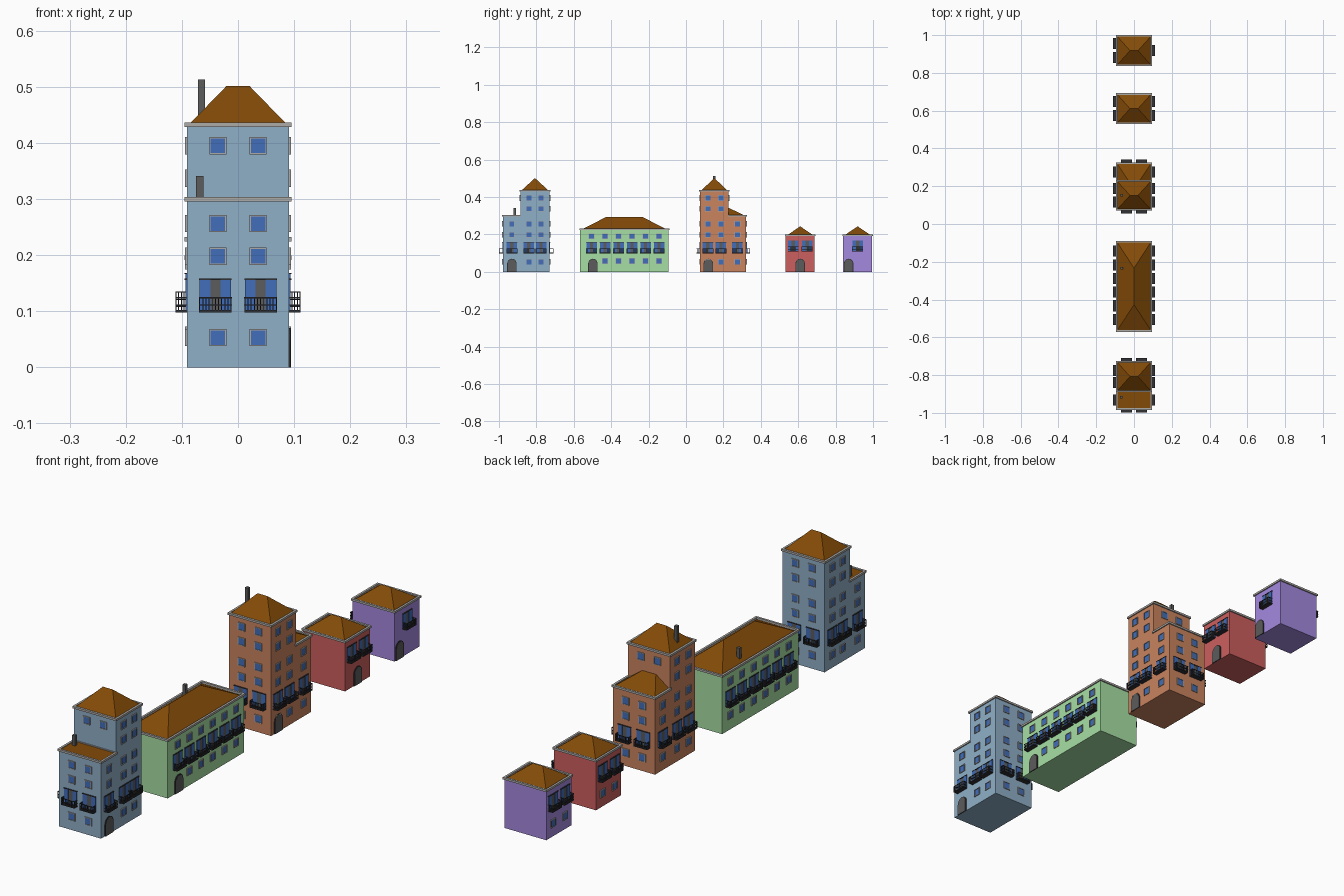
import bpy, bmesh, math
from mathutils import Matrix, Vector

if "Cube" in bpy.data.objects:
    bpy.data.objects.remove(bpy.data.objects["Cube"])

HX = 0.091          # half width of every house
parts = {}          # name -> (bmesh, colour)


def colour(name, rgb):
    m = bpy.data.materials.new(name)
    m.diffuse_color = [(c / 255) ** 2.2 for c in rgb] + [1]
    m.use_nodes = True
    m.node_tree.nodes["Principled BSDF"].inputs["Base Color"].default_value = m.diffuse_color
    return m


ROOF = colour("roof_brown", (130, 76, 16))
GLASS = colour("glass_blue", (68, 110, 185))
DARK = colour("iron_dark", (52, 52, 56))
DOOR = colour("door_grey", (92, 92, 92))
TRIM = colour("trim_grey", (172, 170, 166))


def mesh(name, mat):
    if name not in parts:
        parts[name] = (bmesh.new(), mat)
    return parts[name][0]


def box(name, mat, lo, hi, M=Matrix()):
    lo, hi = Vector(lo), Vector(hi)
    S = Matrix.Diagonal((*(hi - lo), 1))
    bmesh.ops.create_cube(mesh(name, mat), size=1, matrix=M @ Matrix.Translation((lo + hi) / 2) @ S)


def wall(side, y0, y1):
    # Local frame on a wall: x along the wall, -y outwards, z up
    ang, org = {"front": (0, (0, y0, 0)), "back": (180, (0, y1, 0)),
                "right": (90, (HX, 0, 0)), "left": (-90, (-HX, 0, 0))}[side]
    return Matrix.Translation(org) @ Matrix.Rotation(math.radians(ang), 4, "Z")


def frame(name, mat, u0, u1, z0, z1, t, d, M):
    box(name, mat, (u0, -d, z0), (u0 + t, 0.001, z1), M)
    box(name, mat, (u1 - t, -d, z0), (u1, 0.001, z1), M)
    box(name, mat, (u0 + t, -d, z0), (u1 - t, 0.001, z0 + t), M)
    box(name, mat, (u0 + t, -d, z1 - t), (u1 - t, 0.001, z1), M)


def window(h, M, u, z):
    r = 0.0152
    frame(h + "_window_frames", TRIM, u - r, u + r, z - r, z + r, 0.0025, 0.0035, M)
    box(h + "_window_panes", GLASS, (u - r + .002, -.0015, z - r + .002), (u + r - .002, .001, z + r - .002), M)


def balcony(h, M, u, z=0.1):
    n, w, d, top = h + "_balconies", 0.029, 0.02, z + 0.025
    box(n, DARK, (u - w, -d, z - .002), (u + w, 0, z + .002), M)
    # balusters and rails
    for i in range(11):
        x = u - w + .001 + i * (2 * w - .002) / 10
        box(n, DARK, (x - .0008, -d, z), (x + .0008, -d + .0016, top), M)
    for s in (-1, 1):
        x = u + s * (w - .0008)
        for k in (0.005, 0.010, 0.015):
            box(n, DARK, (x - .0008, -k - .0008, z), (x + .0008, -k + .0008, top), M)
        for rz in (z + .010, top - .002):
            box(n, DARK, (x - .001, -d, rz), (x + .001, 0, rz + .002), M)
    for rz in (z + .010, top - .002):
        box(n, DARK, (u - w, -d, rz), (u + w, -d + .002, rz + .002), M)
    # tall opening with a shutter on each side and a lintel
    box(h + "_balcony_doors", DOOR, (u - .009, -.001, z), (u + .009, .001, z + .056), M)
    for s in (-1, 1):
        a, b = sorted((u + s * .009, u + s * .028))
        box(h + "_shutters", GLASS, (a, -.003, z + .002), (b, .001, z + .056), M)
    box(h + "_lintels", DARK, (u - .029, -.004, z + .056), (u + .029, .001, z + .0585), M)


def arch_door(h, M, u, r=0.025, top=0.07):
    for name, mat, s, d in ((h + "_door_surround", DARK, 1, .0028), (h + "_door", DOOR, .86, .0036)):
        bm = mesh(name, mat)
        pts = [(u - r * s, 0)] + [(u - r * s * math.cos(a), top - r + r * s * math.sin(a))
                                  for a in (math.pi * i / 10 for i in range(11))] + [(u + r * s, 0)]
        f = bm.faces.new([bm.verts.new(M @ Vector((x, -d, z))) for x, z in pts])
        e = bmesh.ops.extrude_face_region(bm, geom=[f])["geom"]
        off = M.to_3x3() @ Vector((0, d + .001, 0))
        bmesh.ops.translate(bm, verts=[v for v in e if isinstance(v, bmesh.types.BMVert)], vec=off)


def hip_roof(name, y0, y1, z0, z1, rx, ry0, ry1):
    # base rectangle joined to a top ridge line (or small flat)
    bm = mesh(name, ROOF)
    for x, y, z in [(s * HX, y, z0) for s in (-1, 1) for y in (y0, y1)] + \
                   [(s * rx, y, z1) for s in (-1, 1) for y in (ry0, ry1)]:
        bm.verts.new((x, y, z))
    bmesh.ops.remove_doubles(bm, verts=bm.verts, dist=1e-5)
    bmesh.ops.convex_hull(bm, input=bm.verts)


def block(h, mat, part, y0, y1, z):
    # wall block topped by a thin raised rim, z is the rim top
    box(f"{h}_{part}_walls", mat, (-HX, y0, 0), (HX, y1, z - .008))
    n, o, i = f"{h}_{part}_cornice", .0045, .004
    for s in (-1, 1):
        a, b = sorted((s * (HX - i), s * (HX + o)))
        box(n, TRIM, (a, y0 - o, z - .008), (b, y1 + o, z))
    box(n, TRIM, (-HX + i, y0 - o, z - .008), (HX - i, y0 + i, z))
    box(n, TRIM, (-HX + i, y1 - i, z - .008), (HX - i, y1 + o, z))


def chimney(h, x, y, z0, z1):
    box(h + "_chimney", DOOR, (x - .0065, y - .0065, z0), (x + .0065, y + .0065, z1))


LOW, HIGH = (0.198, 0.256), (0.337, 0.395)


def tower_house(h, mat, tall, low, cols_tall, col_low, door, door_cols):
    block(h, mat, "tall", *tall, 0.436)
    block(h, mat, "low", *low, 0.304)
    mid = sum(tall) / 2
    hip_roof(h + "_tall_roof", *tall, 0.429, 0.501, 0.021, mid, mid)
    y0, y1 = min(tall[0], low[0]), max(tall[1], low[1])
    # long sides
    for side, s in (("right", 1), ("left", -1)):
        M = wall(side, y0, y1)
        for c in cols_tall + [col_low]:
            balcony(h, M, s * c)
            for z in LOW + (HIGH if c != col_low else ()):
                window(h, M, s * c, z)
            if s < 0 or c != door:
                window(h, M, s * c, 0.053)
    arch_door(h, wall("right", y0, y1), door)
    # short sides
    for side in ("front", "back"):
        M = wall(side, y0, y1)
        low_side = (side == "front") == (low[0] < tall[0])
        for u in (-.036, .036):
            balcony(h, M, u * 1.12)
            for z in (0.053,) + LOW + (() if low_side else HIGH):
                window(h, M, u, z)
            if low_side:
                window(h, wall(side, *tall), u, HIGH[1])


# blue tower house with a flat lower part
BLUE = colour("wall_blue", (142, 174, 198))
tower_house("blue_house", BLUE, (-.886, -.729), (-.979, -.886), [-.840, -.775], -.931, -.931, [])
box("blue_house_low_roof", ROOF, (-HX, -.979, .295), (HX, -.886, .301))
chimney("blue_house", -.068, -.916, .29, .341)

# long green house
GREEN = colour("wall_green", (165, 222, 162))
block("green_house", GREEN, "main", -.566, -.094, 0.232)
hip_roof("green_house_roof", -.566, -.094, .222, .293, 0, -.427, -.233)
chimney("green_house", -.065, -.235, .22, .28)
for side, s in (("right", 1), ("left", -1)):
    M = wall(side, 0, 0)
    for i in range(6):
        y = -.505 + i * .0722
        balcony("green_house", M, s * y)
        window("green_house", M, s * y, 0.19)
        if s < 0 or i:
            window("green_house", M, s * y, 0.058)
arch_door("green_house", wall("right", 0, 0), -.498)

# orange tower house with a hipped lower part
ORANGE = colour("wall_orange", (200, 130, 95))
tower_house("orange_house", ORANGE, (.075, .228), (.228, .322), [.117, .187], .275, .119, [])
hip_roof("orange_house_low_roof", .228, .322, .297, .341, .03, .228, .230)
# ground floor window beside the door
for c in (.117,):
    window("orange_house", wall("left", 0, 0), -c, 0.053)
chimney("orange_house", -.065, .151, .42, .513)

# two small houses
for h, rgb, y0, y1, right, door in (("red_house", (203, 95, 95), .533, .688, (-.037, .037), 0),
                                    ("purple_house", (162, 135, 222), .840, .9955, (0,), -.048)):
    block(h, colour("wall_" + h, rgb), "main", y0, y1, 0.199)
    c = (y0 + y1) / 2
    hip_roof(h + "_roof", y0, y1, .19, .243, .021, c, c)
    for u in right:
        balcony(h, wall("right", 0, 0), c + u, .11)
    for u in (-.037, .037):
        balcony(h, wall("left", 0, 0), -c + u, .11)
        window(h, wall("left", 0, 0), -c + u, .053)
    arch_door(h, wall("right", 0, 0), c + door)

# write out the objects
for name, (bm, mat) in parts.items():
    bmesh.ops.recalc_face_normals(bm, faces=bm.faces)
    me = bpy.data.meshes.new(name)
    bm.to_mesh(me)
    bm.free()
    me.materials.append(mat)
    bpy.context.collection.objects.link(bpy.data.objects.new(name, me))
